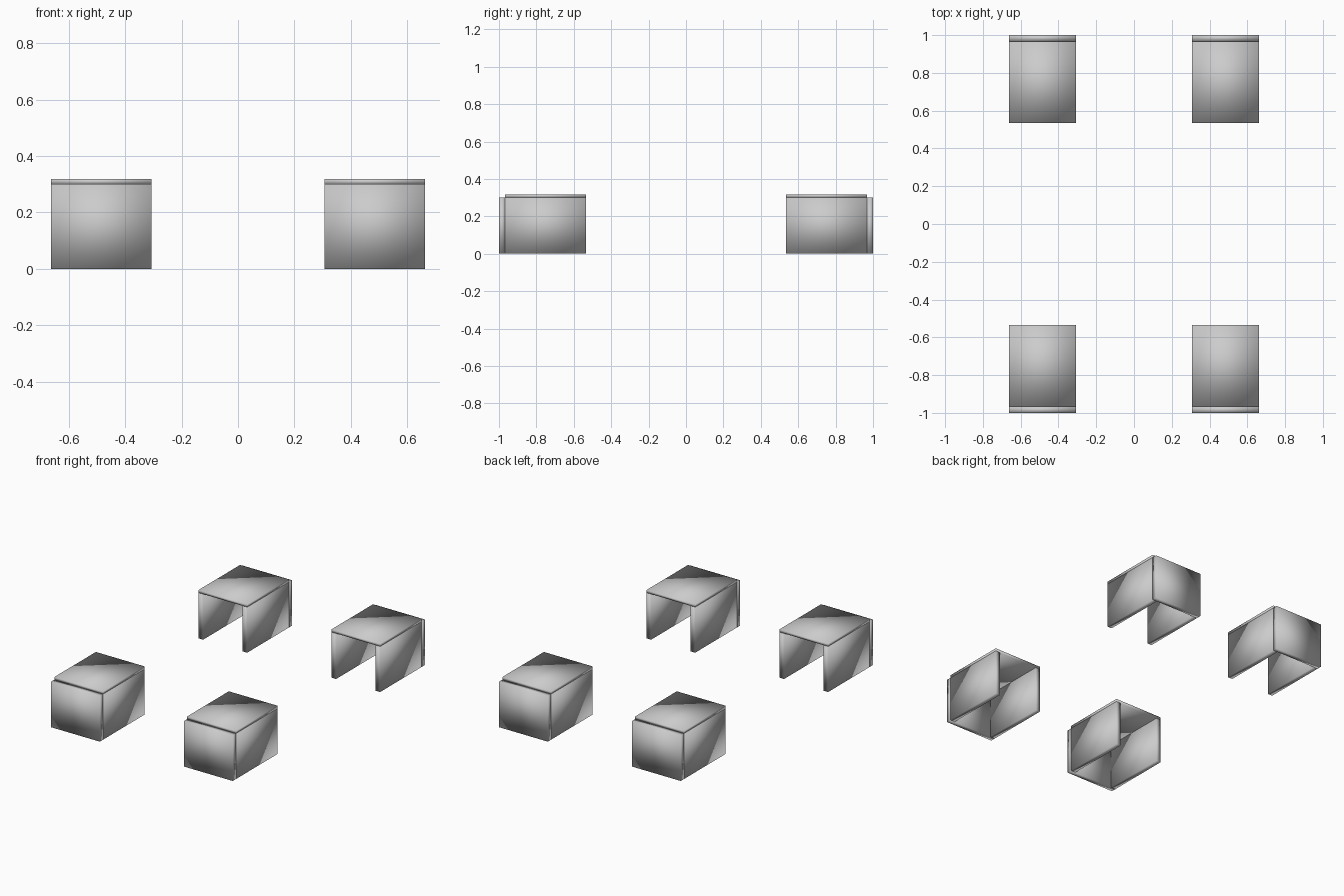
import bpy

if "Cube" in bpy.data.objects:
    bpy.data.objects.remove(bpy.data.objects["Cube"])

# Outer limits of one open box, mirrored to four corners
X0, X1 = 0.307, 0.662      # inner and outer side
Y0, YE, Y1 = 0.534, 0.967, 1.0   # open end, inside of end panel, outer end
ZT, Z1 = 0.30, 0.318       # underside and top of the lid
T = 0.034                  # side panel thickness


def panel(name, x, y, z):
    """Box-shaped panel between the given (min, max) limits."""
    bpy.ops.mesh.primitive_cube_add(
        size=1, location=[(a + b) / 2 for a, b in (x, y, z)])
    ob = bpy.context.object
    ob.name = name
    ob.scale = [b - a for a, b in (x, y, z)]
    bpy.ops.object.transform_apply(location=False, rotation=False, scale=True)
    bpy.ops.object.shade_smooth()   # soft shading across the panel edges
    return ob


def span(s, a, b):
    return tuple(sorted((s * a, s * b)))


for sx, side in ((-1, "left"), (1, "right")):
    for sy, end in ((-1, "front"), (1, "back")):
        tag = f"{end}_{side}"
        xs, ys = span(sx, X0, X1), span(sy, Y0, YE)
        # lid
        panel(f"{tag}_top_panel", xs, ys, (ZT, Z1))
        # closed outer end
        panel(f"{tag}_end_panel", xs, span(sy, YE, Y1), (0, ZT))
        # two side walls
        panel(f"{tag}_inner_wall", span(sx, X0, X0 + T), ys, (0, ZT))
        panel(f"{tag}_outer_wall", span(sx, X1 - T, X1), ys, (0, ZT))
